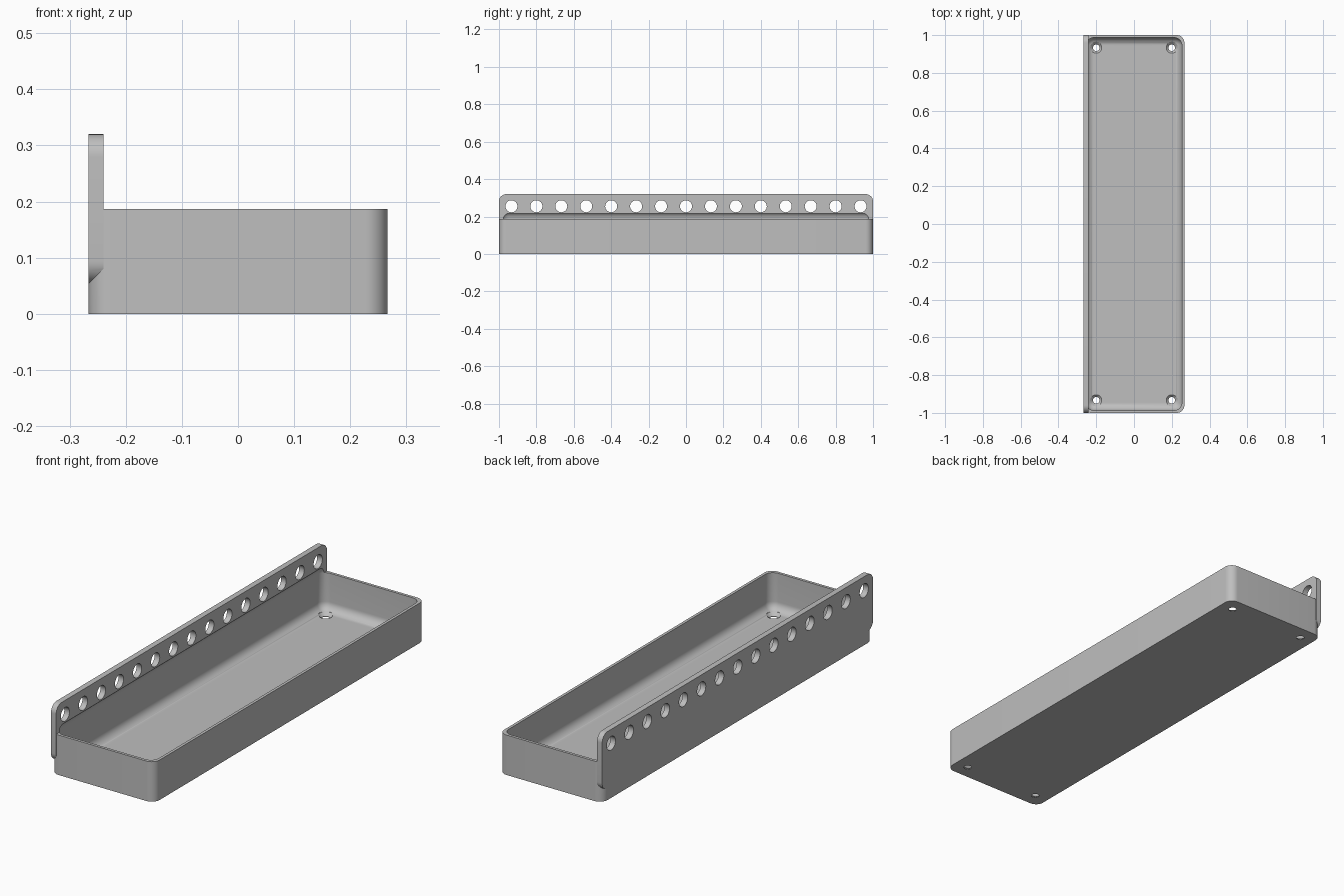
import bpy
import bmesh
import math
from mathutils import Matrix

U = 1 / 75                      # design module: overall length is 150 modules

cube = bpy.data.objects.get("Cube")
if cube:
    bpy.data.objects.remove(cube, do_unlink=True)

grey = bpy.data.materials.new("plain grey")
grey.use_nodes = True
colour = (0.52, 0.52, 0.52, 1)
grey.diffuse_color = colour
grey.node_tree.nodes["Principled BSDF"].inputs["Base Color"].default_value = colour


def to_object(name, bm):
    bmesh.ops.recalc_face_normals(bm, faces=bm.faces)
    mesh = bpy.data.meshes.new(name)
    bm.to_mesh(mesh)
    bm.free()
    mesh.materials.append(grey)
    obj = bpy.data.objects.new(name, mesh)
    bpy.context.collection.objects.link(obj)
    return obj


def rounded_box(name, lo, hi, radius, axis=None):
    """Box between two corners, in modules; rounds edges along axis, or all."""
    bm = bmesh.new()
    bmesh.ops.create_cube(bm, size=1)
    for v in bm.verts:
        v.co = [(lo[i] if v.co[i] < 0 else hi[i]) * U for i in range(3)]
    edges = [e for e in bm.edges if axis is None
             or abs((e.verts[0].co - e.verts[1].co).normalized()[axis]) > 0.9]
    bmesh.ops.bevel(bm, geom=edges, offset=radius * U, segments=10,
                    profile=0.5, affect='EDGES')
    return to_object(name, bm)


def lathe(bm, profile, x, y):
    """Closed solid of revolution about a vertical axis, (radius, z) in modules."""
    n = 32
    rings = [[bm.verts.new(((x + r * math.cos(2 * math.pi * k / n)) * U,
                            (y + r * math.sin(2 * math.pi * k / n)) * U, z * U))
              for k in range(n)] for r, z in profile]
    for a, b in zip(rings, rings[1:]):
        for k in range(n):
            bm.faces.new((a[k], a[k - 1], b[k - 1], b[k]))
    bm.faces.new(rings[0])
    bm.faces.new(rings[-1])


def combine(target, other, operation):
    mod = target.modifiers.new(operation.lower(), 'BOOLEAN')
    mod.operation = operation
    mod.solver = 'EXACT'
    mod.object = other
    bpy.context.view_layer.objects.active = target
    bpy.ops.object.modifier_apply(modifier=mod.name)
    bpy.data.objects.remove(other, do_unlink=True)


# Tray body and the taller mounting plate on its left-hand side
tray = rounded_box("tray", (-20, -75, 0), (20, 75, 14), 3, axis=2)
plate = rounded_box("mounting_plate", (-20, -75, 4), (-18, 75, 24), 3, axis=0)
combine(tray, plate, 'UNION')

# Filleted cavity, which also scoops into the foot of the plate
cavity = rounded_box("cavity_cutter", (-19, -74, 1), (19, 74, 17), 3)
combine(tray, cavity, 'DIFFERENCE')

# Row of round holes through the plate
bm = bmesh.new()
for i in range(-7, 8):
    place = Matrix.Translation((-19 * U, i * 10 * U, 19.1 * U))
    bmesh.ops.create_cone(bm, cap_ends=True, segments=32, radius1=2.4 * U,
                          radius2=2.4 * U, depth=6 * U,
                          matrix=place @ Matrix.Rotation(math.pi / 2, 4, 'Y'))
combine(tray, to_object("plate_hole_cutter", bm), 'DIFFERENCE')

# Countersunk screw holes in the floor corners
bm = bmesh.new()
for x in (-15, 15):
    for y in (-70, 70):
        lathe(bm, [(1.3, -1), (1.3, 0.15), (2.4, 1.2), (2.4, 6)], x, y)
combine(tray, to_object("screw_hole_cutter", bm), 'DIFFERENCE')

# Smooth fillets, crisp edges
bpy.ops.object.select_all(action='DESELECT')
tray.select_set(True)
bpy.context.view_layer.objects.active = tray
bpy.ops.object.shade_smooth_by_angle(angle=math.radians(30))
